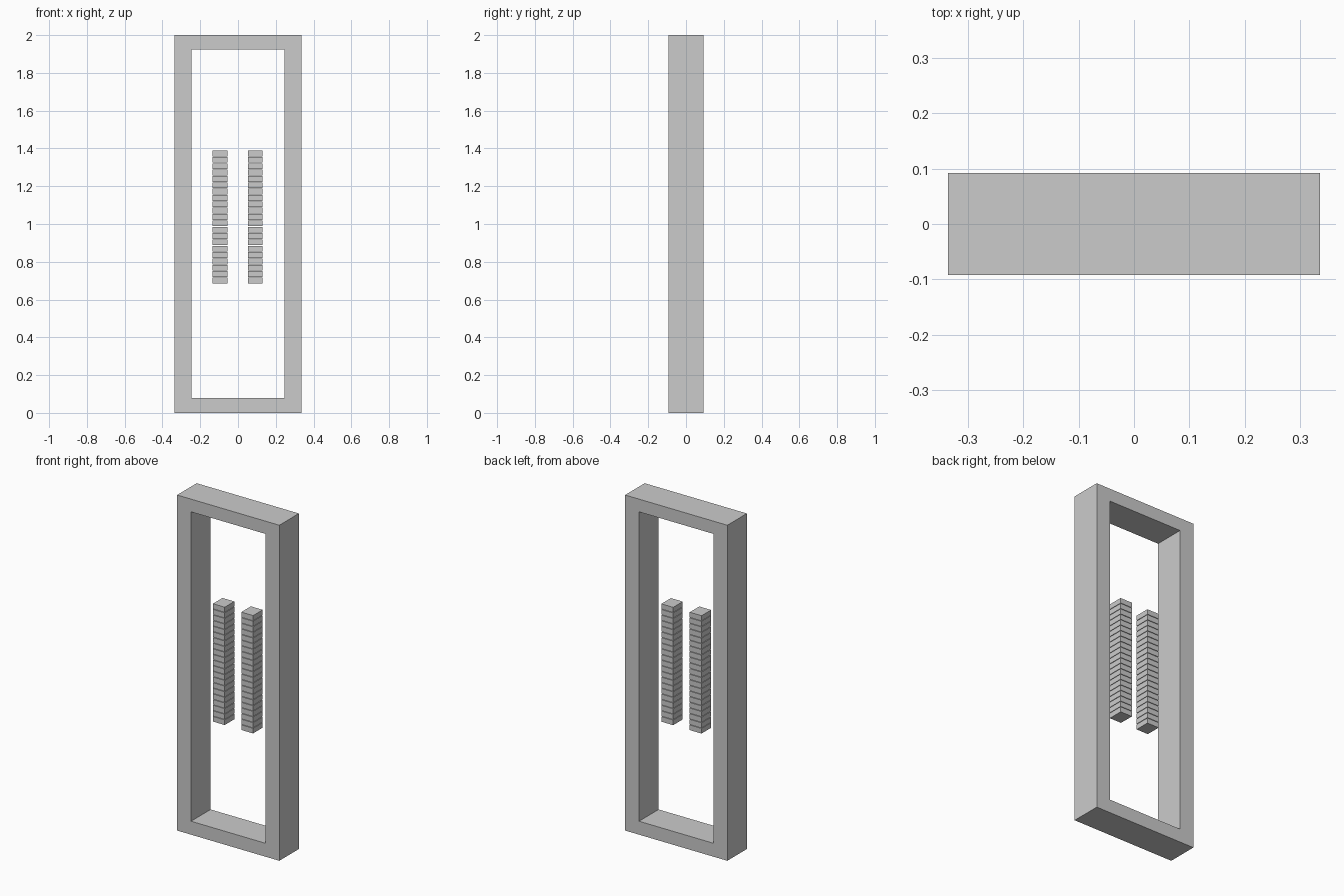
import bpy, bmesh

if "Cube" in bpy.data.objects:
    bpy.data.objects.remove(bpy.data.objects["Cube"])


def make_object(name, bm):
    mesh = bpy.data.meshes.new(name)
    bm.to_mesh(mesh)
    bm.free()
    obj = bpy.data.objects.new(name, mesh)
    bpy.context.collection.objects.link(obj)
    return obj


# Rectangular frame: ring profile extruded front to back
def rect(x, z0, z1):
    return [(-x, z0), (x, z0), (x, z1), (-x, z1)]


bm = bmesh.new()
outer = [[bm.verts.new((x, y, z)) for x, z in rect(0.337, 0, 2)] for y in (-0.092, 0.092)]
inner = [[bm.verts.new((x, y, z)) for x, z in rect(0.245, 0.08, 1.924)] for y in (-0.092, 0.092)]
for i in range(4):
    j = (i + 1) % 4
    for k in (0, 1):
        bm.faces.new((outer[k][i], outer[k][j], inner[k][j], inner[k][i]))
    for ring in (outer, inner):
        bm.faces.new((ring[0][i], ring[0][j], ring[1][j], ring[1][i]))
bmesh.ops.recalc_face_normals(bm, faces=bm.faces)
make_object("frame", bm)


# Two columns of thin stacked slats with narrow gaps
def slat_stack(name, x):
    size = (0.078, 0.09, 0.0305)
    bm = bmesh.new()
    bmesh.ops.create_cube(bm, size=1)
    bmesh.ops.scale(bm, vec=size, verts=bm.verts)
    obj = make_object(name, bm)
    obj.location = (x, 0, 0.686 + size[2] / 2)
    array = obj.modifiers.new("stack", 'ARRAY')
    array.count = 21
    array.use_relative_offset = False
    array.use_constant_offset = True
    array.constant_offset_displace = (0, 0, 0.0336)


slat_stack("left_slats", -0.095)
slat_stack("right_slats", 0.092)
